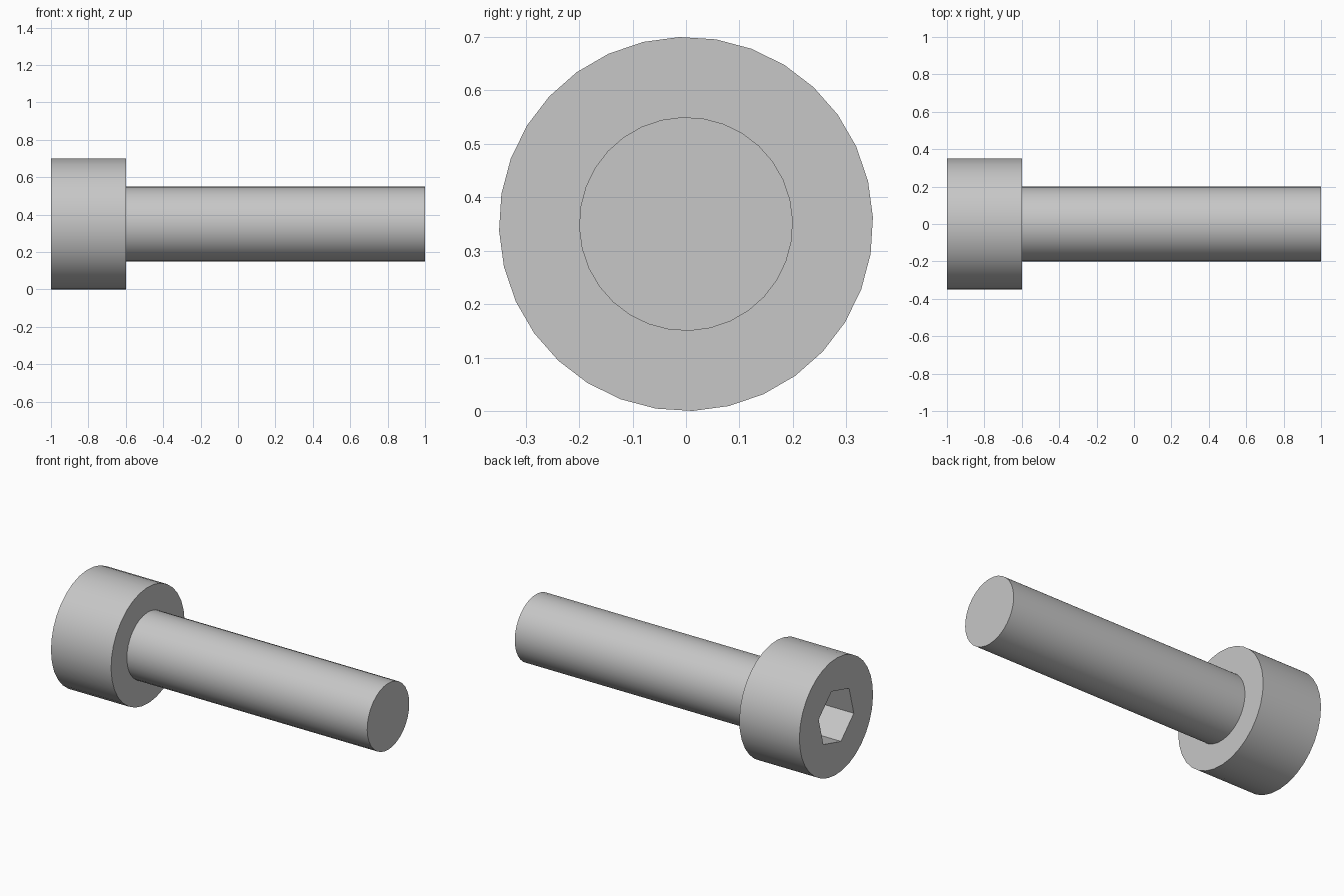
import bpy
import bmesh
import math

old = bpy.data.objects.get("Cube")
if old:
    bpy.data.objects.remove(old, do_unlink=True)

AXIS_Z = 0.35

# Plain steel grey
steel = bpy.data.materials.new("steel_grey")
steel.use_nodes = True
GREY = (0.57, 0.57, 0.57, 1.0)
steel.diffuse_color = GREY
steel.node_tree.nodes["Principled BSDF"].inputs["Base Color"].default_value = GREY


def lathe(name, profile, sides, turn):
    """Closed solid around the x axis from (x, radius) pairs."""
    bm = bmesh.new()
    rings = []
    for x, r in profile:
        angles = [math.radians(turn) + math.tau * i / sides for i in range(sides)]
        rings.append([bm.verts.new((x, r * math.cos(a), AXIS_Z + r * math.sin(a)))
                      for a in angles])
    for a, b in zip(rings, rings[1:]):
        for i in range(sides):
            j = (i + 1) % sides
            bm.faces.new((a[i], a[j], b[j], b[i]))
    bm.faces.new(rings[0])
    bm.faces.new(rings[-1])
    bmesh.ops.recalc_face_normals(bm, faces=bm.faces)
    mesh = bpy.data.meshes.new(name)
    bm.to_mesh(mesh)
    bm.free()
    mesh.materials.append(steel)
    obj = bpy.data.objects.new(name, mesh)
    bpy.context.collection.objects.link(obj)
    return obj


# Cylindrical head stepping down to the plain shank
screw = lathe("screw_head_and_shank",
              [(-1, 0.35), (-0.6, 0.35), (-0.6, 0.2), (1, 0.2)], 32, 2)

# Hexagonal drive socket sunk into the head
cutter = lathe("socket_cutter", [(-1.1, 0.173), (-0.8, 0.173)], 6, 15)
cutter.hide_render = True
cut = screw.modifiers.new("hex_socket", 'BOOLEAN')
cut.operation = 'DIFFERENCE'
cut.solver = 'EXACT'
cut.object = cutter

bpy.ops.object.select_all(action='DESELECT')
screw.select_set(True)
bpy.context.view_layer.objects.active = screw
bpy.ops.object.modifier_apply(modifier=cut.name)
bpy.data.objects.remove(cutter, do_unlink=True)

# Smooth round sides, crisp rims and socket
bpy.ops.object.shade_smooth_by_angle(angle=math.radians(30))
